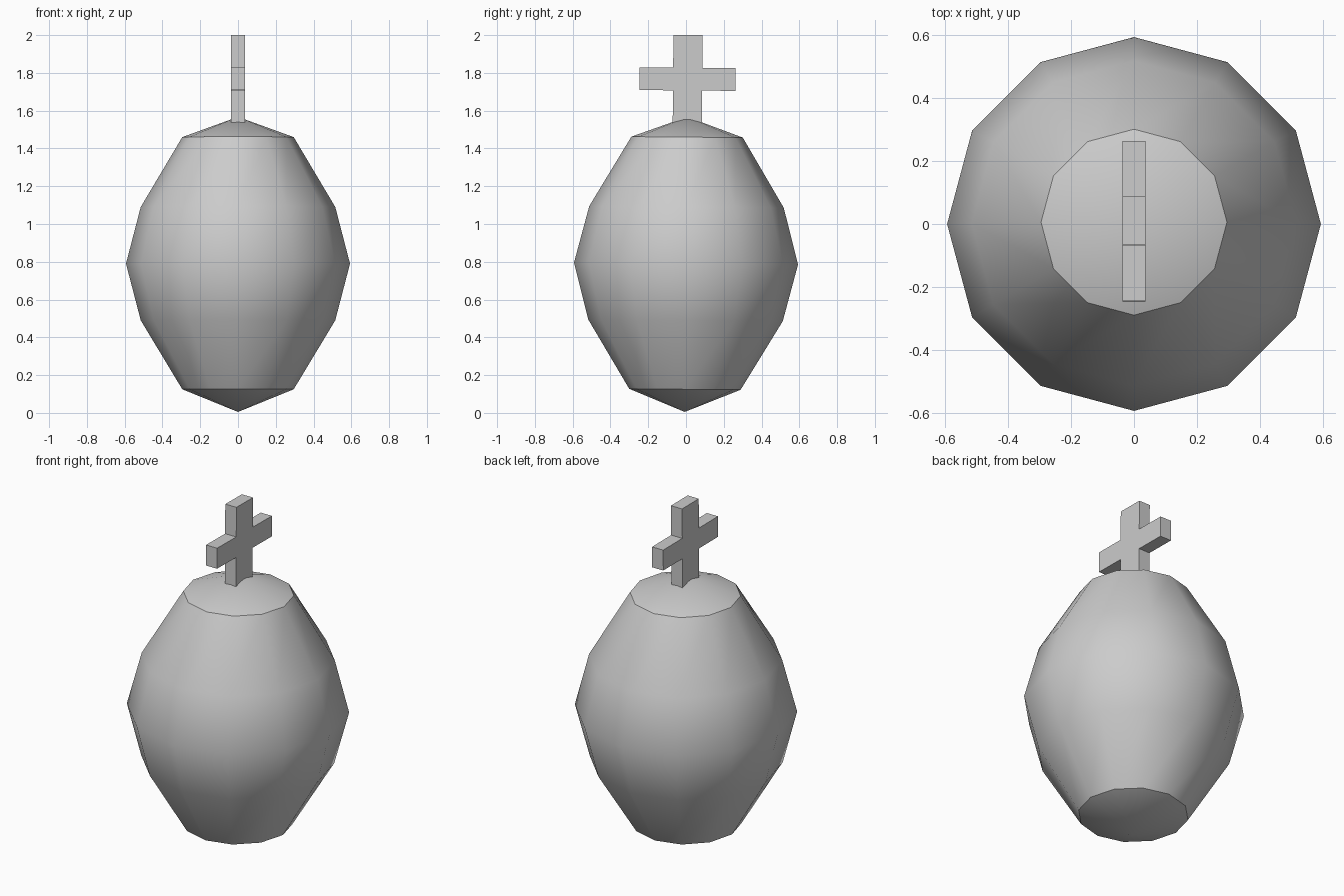
import bpy, bmesh, math
from mathutils import Matrix

cube = bpy.data.objects.get("Cube")
if cube:
    bpy.data.objects.remove(cube, do_unlink=True)

grey = bpy.data.materials.new("light_grey")
grey.use_nodes = True
grey.diffuse_color = (0.6, 0.6, 0.6, 1)
grey.node_tree.nodes["Principled BSDF"].inputs["Base Color"].default_value = (0.6, 0.6, 0.6, 1)

CENTRE = 0.79
# The whole piece leans very slightly backwards about its centre
LEAN = (Matrix.Translation((0, 0, CENTRE))
        @ Matrix.Rotation(math.radians(-0.5), 4, 'X')
        @ Matrix.Translation((0, 0, -CENTRE)))


def finish(bm, name):
    bmesh.ops.recalc_face_normals(bm, faces=bm.faces)
    bm.transform(LEAN)
    mesh = bpy.data.meshes.new(name)
    bm.to_mesh(mesh)
    bm.free()
    mesh.materials.append(grey)
    obj = bpy.data.objects.new(name, mesh)
    bpy.context.collection.objects.link(obj)
    return obj


# Egg-shaped body: rings of twelve sides between two points
SIDES = 12
rings = [(0.295, 0.125), (0.515, 0.49), (0.593, 0.79), (0.515, 1.09), (0.295, 1.46)]
bm = bmesh.new()
loops = []
for radius, z in rings:
    loops.append([bm.verts.new((radius * math.cos(math.tau * i / SIDES),
                                radius * math.sin(math.tau * i / SIDES), z))
                  for i in range(SIDES)])
bottom = bm.verts.new((0, 0, 0.005))
top = bm.verts.new((0, 0, 1.567))
for i in range(SIDES):
    j = (i + 1) % SIDES
    for low, high in zip(loops, loops[1:]):
        bm.faces.new((low[i], low[j], high[j], high[i]))
    bm.faces.new((bottom, loops[0][j], loops[0][i]))
    bm.faces.new((top, loops[-1][i], loops[-1][j]))
body = finish(bm, "body")
bpy.ops.object.select_all(action='DESELECT')
body.select_set(True)
bpy.context.view_layer.objects.active = body
bpy.ops.object.shade_smooth_by_angle(angle=math.radians(32))

# Cross on top: half outline mirrored across the upright, then extruded
half = [(0.077, 1.5), (0.077, 1.707), (0.254, 1.707),
        (0.254, 1.827), (0.077, 1.827), (0.077, 2.0)]
outline = half + [(-y, z) for y, z in reversed(half)]
bm = bmesh.new()
face = bm.faces.new([bm.verts.new((-0.036, y, z)) for y, z in outline])
extruded = bmesh.ops.extrude_face_region(bm, geom=[face])
bmesh.ops.translate(bm, vec=(0.072, 0, 0),
                    verts=[g for g in extruded["geom"] if isinstance(g, bmesh.types.BMVert)])
finish(bm, "top_cross")
